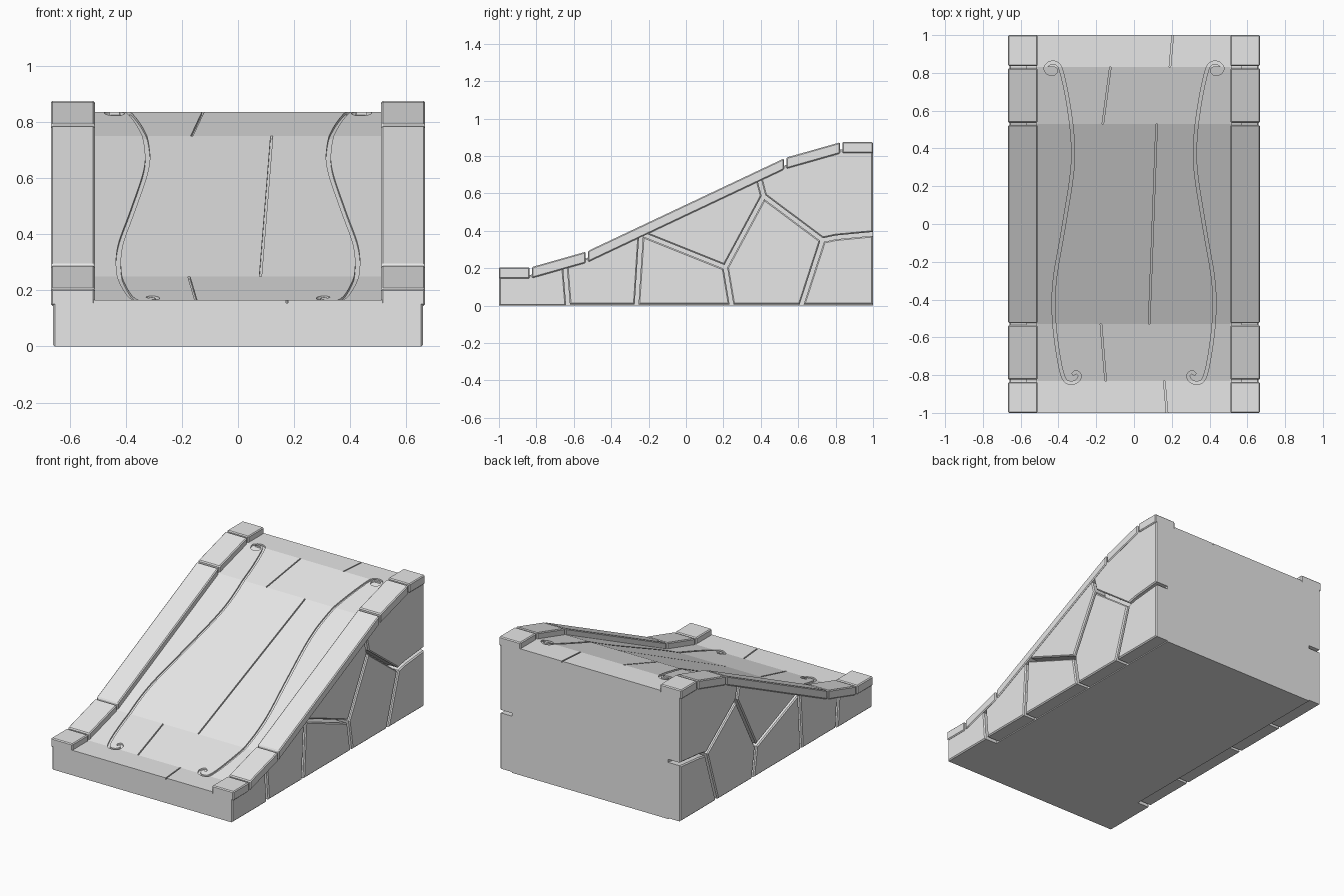
import bpy, bmesh
from mathutils import Vector

if "Cube" in bpy.data.objects:
    bpy.data.objects.remove(bpy.data.objects["Cube"])

stone = bpy.data.materials.new("pale_grey_stone")
stone.use_nodes = True
GREY = (0.8, 0.8, 0.8, 1)
stone.diffuse_color = GREY
stone.node_tree.nodes["Principled BSDF"].inputs["Base Color"].default_value = GREY

# Side profile of the walking surface: (y, z)
DECK = [(-1, .165), (-.83, .165), (-.53, .25), (.53, .75), (.83, .835), (1, .835)]
PLANK = .01
HALF = .57      # half width of the core
WALL = .66      # outer face of the side stones


def deck_z(y):
    y = max(-1, min(1, y))
    for (y0, z0), (y1, z1) in zip(DECK, DECK[1:]):
        if y <= y1:
            return z0 + (z1 - z0) * (y - y0) / (y1 - y0)


def finish(name, bm):
    bmesh.ops.recalc_face_normals(bm, faces=bm.faces)
    mesh = bpy.data.meshes.new(name)
    bm.to_mesh(mesh)
    bm.free()
    mesh.materials.append(stone)
    obj = bpy.data.objects.new(name, mesh)
    bpy.context.collection.objects.link(obj)
    return obj


def solid(name, rings, bevel=0, outer_only=False):
    """Closed solid through matching rings; optionally bevel all or only the last ring."""
    bm = bmesh.new()
    loops = [[bm.verts.new(p) for p in ring] for ring in rings]
    n = len(loops[0])
    for a, b in zip(loops, loops[1:]):
        for i in range(n):
            j = (i + 1) % n
            bm.faces.new((a[i], a[j], b[j], b[i]))
    bm.faces.new(loops[0])
    cap = bm.faces.new(loops[-1])
    bmesh.ops.recalc_face_normals(bm, faces=bm.faces)
    if bevel:
        edges = list(cap.edges) if outer_only else list(bm.edges)
        bmesh.ops.bevel(bm, geom=edges, offset=bevel, segments=1, affect='EDGES')
    return finish(name, bm)


def prism(name, profile, x0, x1, **kw):
    return solid(name, [[(x, y, z) for y, z in profile] for x in (x0, x1)], **kw)


def shrink(profile, gap):
    """Inset a (y, z) outline by a constant margin."""
    bm = bmesh.new()
    face = bm.faces.new([bm.verts.new((0, y, z)) for y, z in profile])
    bm.normal_update()
    bmesh.ops.inset_individual(bm, faces=[face], thickness=gap, use_even_offset=True)
    result = [(v.co.y, v.co.z) for v in face.verts]
    bm.free()
    return result


# Core of the ramp
prism("ramp_core", [(-1, 0)] + [(y, z - PLANK) for y, z in DECK] + [(1, 0)], -HALF, HALF)

# Side stones, fitted together with open joints
A, B, C = (-.65, .24), (-.63, -.004), (-.24, .385)
D, E, F = (-.265, -.004), (.21, .205), (.245, -.004)
G, H, I = (.415, .585), (.385, .70), (.73, .35)
J, K, L = (.615, -.004), (1.01, .385), (.8, .365)
STONES = [
    [(-1.01, -.01), (-.63, -.01), A, (-.83, .175), (-1.01, .175)],
    [B, D, C, (-.53, .265), A],
    [D, F, E, C],
    [C, E, G, H],
    [E, F, J, I, G],
    [J, (1.01, -.004), K, L, I],
    [H, G, I, L, K, (1.01, .845), (.83, .845), (.53, .76)],
]
for side, s in (("left", 1), ("right", -1)):
    for i, cell in enumerate(STONES):
        prism(f"{side}_side_stone_{i + 1}", shrink(cell, .01), s * HALF, s * WALL,
              bevel=.007, outer_only=True)

    # Kerb blocks along the edge
    for i, ((y0, z0), (y1, z1)) in enumerate(zip(DECK, DECK[1:])):
        a = y0 + (.006 if i > 0 else 0)
        b = y1 - (.006 if i < 4 else 0)
        za, zb = deck_z(a), deck_z(b)
        low, high = -.02, .04
        prism(f"{side}_kerb_{i + 1}",
              [(a, za + low), (b, zb + low), (b, zb + high), (a, za + high)],
              s * .51, s * .667, bevel=.006)

# Paving slabs: each row is split by one slanted seam (x at front, x at back)
SEAMS = [(.175, .16), (-.15, -.175), (.08, .12), (-.165, -.125), (.19, .205)]
slabs = []
for i, (front, back) in enumerate(SEAMS):
    (y0, z0), (y1, z1) = DECK[i], DECK[i + 1]
    for side, s in (("left", 1), ("right", -1)):
        f, b, e = front + s * .004, back + s * .004, s * .515
        top = [(f, y0, z0), (e, y0, z0), (e, y1, z1), (b, y1, z1)]
        bottom = [(x, y, z - PLANK) for x, y, z in top]
        slabs.append(solid(f"{side}_slab_{i + 1}", [bottom, top]))

# Carved scroll line on each half of the slabs
SCROLL = [(.425, .826), (.412, .812), (.428, .795), (.458, .802), (.468, .828),
          (.445, .852), (.41, .85), (.385, .81), (.35, .65), (.325, .45), (.328, .27),
          (.375, -.03), (.42, -.3), (.424, -.5), (.40, -.7), (.372, -.815),
          (.335, -.842), (.298, -.828), (.287, -.802), (.306, -.784), (.325, -.797)]


def smooth_path(points, steps=6):
    pts = [Vector(p) for p in points]
    pts = [pts[0]] + pts + [pts[-1]]
    path = []
    for p0, p1, p2, p3 in zip(pts, pts[1:], pts[2:], pts[3:]):
        for k in range(steps):
            t = k / steps
            path.append(.5 * (2 * p1 + (p2 - p0) * t + (2 * p0 - 5 * p1 + 4 * p2 - p3) * t * t
                              + (3 * p1 - p0 - 3 * p2 + p3) * t ** 3))
    return path + [pts[-1]]


path = smooth_path(SCROLL)
for side, s in (("left", 1), ("right", -1)):
    rings = []
    for i, p in enumerate(path):
        d = (path[min(i + 1, len(path) - 1)] - path[max(i - 1, 0)]).normalized()
        n = Vector((-d.y, d.x)) * .008
        z = deck_z(p.y)
        rings.append([(s * q.x, q.y, z + h) for q, h in
                      ((p - n, -.03), (p + n, -.03), (p + n, .03), (p - n, .03))])
    cutter = solid(f"{side}_scroll_cutter", rings)
    cutter.hide_render = True
    cutter.hide_set(True)
    for slab in slabs:
        mod = slab.modifiers.new(f"{side}_scroll", 'BOOLEAN')
        mod.operation = 'DIFFERENCE'
        mod.solver = 'EXACT'
        mod.object = cutter
